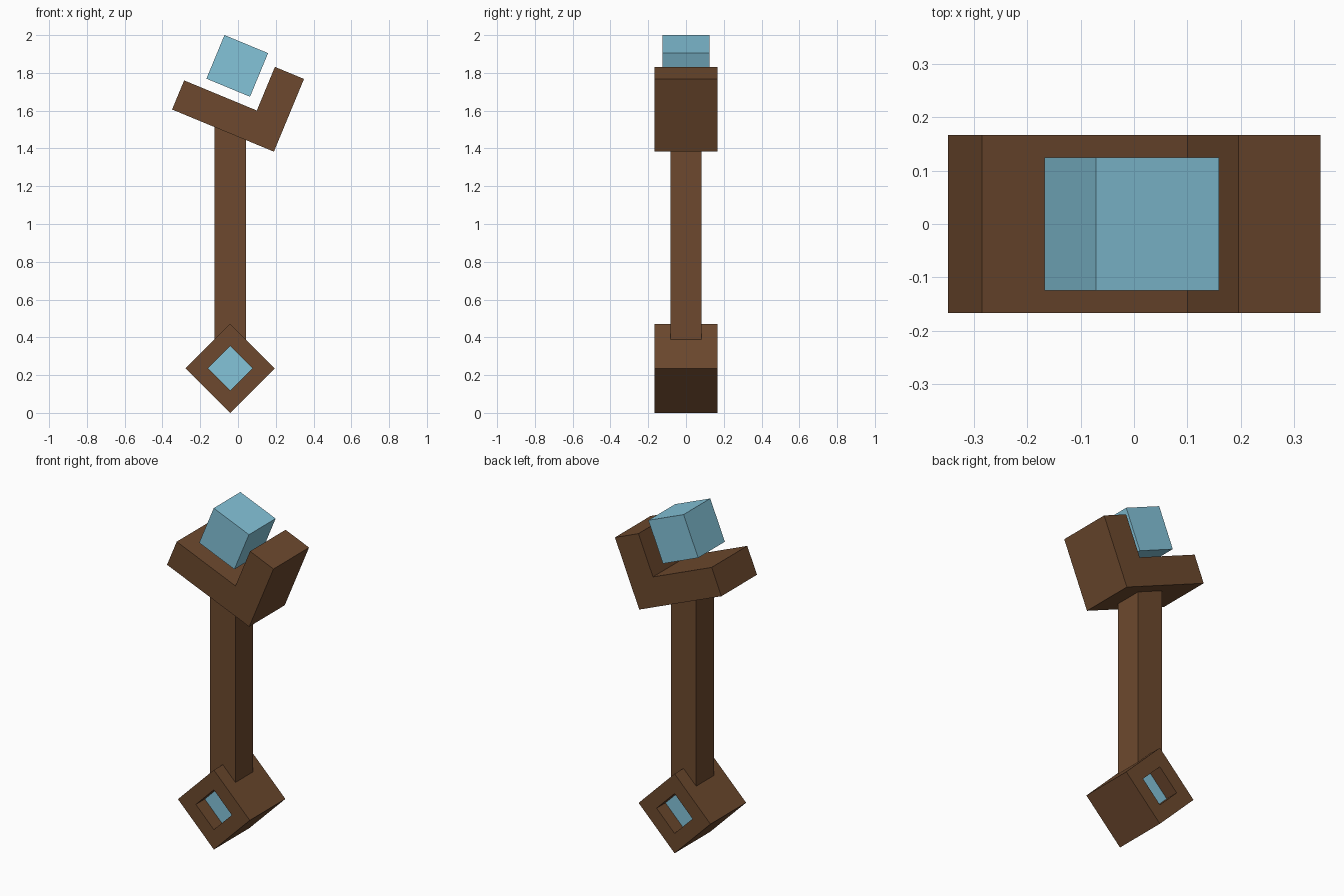
import bpy, bmesh, math
from mathutils import Matrix, Vector

cube = bpy.data.objects.get("Cube")
if cube:
    bpy.data.objects.remove(cube, do_unlink=True)

U = 1 / 12                      # building unit
TILT = math.radians(22.5)       # lean of the head towards +x
CX = -0.5 * U                   # centre line of the shaft


def material(name, srgb):
    rgba = [(c / 255 / 12.92 if c < 11 else ((c / 255 + 0.055) / 1.055) ** 2.4) for c in srgb] + [1]
    m = bpy.data.materials.new(name)
    m.use_nodes = True
    m.diffuse_color = rgba
    m.node_tree.nodes["Principled BSDF"].inputs["Base Color"].default_value = rgba
    return m


wood = material("brown wood", (109, 73, 46))
crystal = material("light blue crystal", (132, 195, 217))


def finish(name, bm, mat):
    bmesh.ops.recalc_face_normals(bm, faces=bm.faces)
    me = bpy.data.meshes.new(name)
    bm.to_mesh(me)
    bm.free()
    me.materials.append(mat)
    ob = bpy.data.objects.new(name, me)
    bpy.context.collection.objects.link(ob)
    return ob


def box(name, size, centre, angle, mat):
    bm = bmesh.new()
    bmesh.ops.create_cube(bm, size=1)
    bm.transform(Matrix.Translation(centre) @ Matrix.Rotation(angle, 4, 'Y')
                 @ Matrix.Diagonal((*size, 1)))
    return finish(name, bm, mat)


def extrude_y(name, polygons, depth, matrix, mat):
    """Extrude flat xz polygons symmetrically along y."""
    bm = bmesh.new()
    for poly in polygons:
        bm.faces.new([bm.verts.new((x, -depth / 2, z)) for x, z in poly])
    bmesh.ops.remove_doubles(bm, verts=bm.verts, dist=1e-5)
    geo = bmesh.ops.extrude_face_region(bm, geom=bm.faces[:], use_keep_orig=True)
    bmesh.ops.translate(bm, vec=(0, depth, 0),
                        verts=[v for v in geo["geom"] if isinstance(v, bmesh.types.BMVert)])
    bm.transform(matrix)
    return finish(name, bm, mat)


# Pommel: square frame standing on its edge, open front and back
base_z = 2 * U * math.sqrt(2)
outer = [(2, 2), (-2, 2), (-2, -2), (2, -2)]
sides = []
for i in range(4):
    (a, b), (c, d) = outer[i], outer[(i + 1) % 4]
    sides.append([(a * U, b * U), (c * U, d * U), (c * U / 2, d * U / 2), (a * U / 2, b * U / 2)])
pommel_pos = Vector((CX, 0, base_z))
extrude_y("pommel_frame", sides, 4 * U,
          Matrix.Translation(pommel_pos) @ Matrix.Rotation(math.pi / 4, 4, 'Y'), wood)

# Crystal set deep inside the pommel
box("pommel_crystal", (2.02 * U, 2 * U, 2.02 * U), pommel_pos, math.pi / 4, crystal)

# Shaft, sunk into the pommel and the head
low, high = 0.385, 1.54
box("shaft", (2 * U, 2 * U, high - low), (CX, 0, (low + high) / 2), 0, wood)

# Head: tilted L-shaped cradle, origin at its outer corner
head_profile = [(0, 0), (0, 5), (-2, 5), (-2, 2), (-7, 2), (-7, 0)]
extrude_y("head_cradle", [[(x * U, z * U) for x, z in head_profile]], 4 * U,
          Matrix.Translation((0.19, 0, 1.383)) @ Matrix.Rotation(TILT, 4, 'Y'), wood)

# Crystal cube floating above the cradle
box("head_crystal", (3 * U, 3 * U, 3 * U), (-0.004, 0, 1.837), TILT, crystal)
